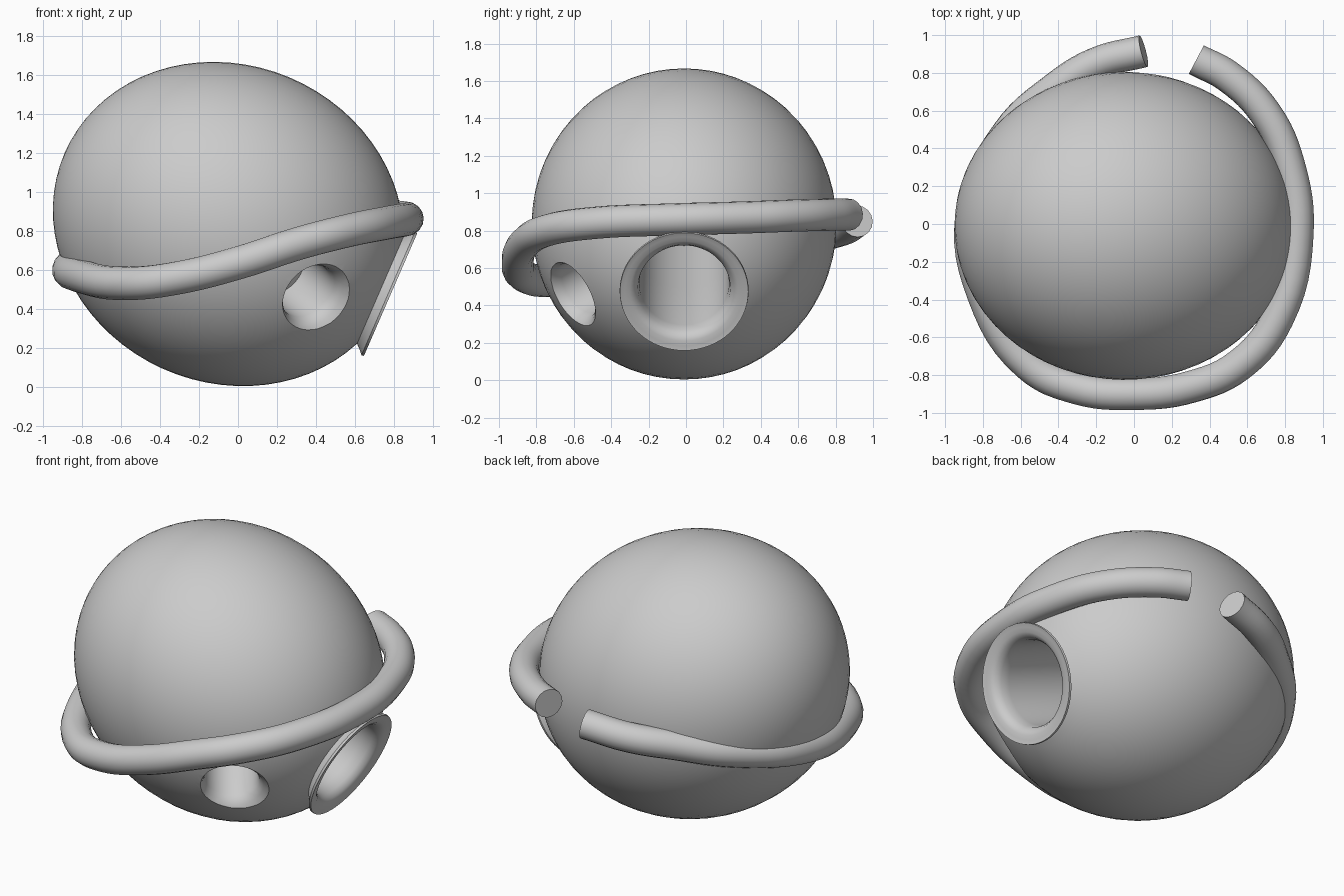
import bpy, bmesh, math
from mathutils import Vector, Matrix

if "Cube" in bpy.data.objects:
    bpy.data.objects.remove(bpy.data.objects["Cube"])

CENTRE = Vector((-0.05, -0.01, 0.835))


def lathe(name, profile, axis, segments=64):
    """Spin (radius, height) points about an axis running through CENTRE."""
    bm = bmesh.new()
    verts = [bm.verts.new((r, 0, t)) for r, t in profile]
    edges = [bm.edges.new(p) for p in zip(verts, verts[1:])]
    bmesh.ops.spin(bm, geom=verts + edges, axis=(0, 0, 1), cent=(0, 0, 0),
                   angle=2 * math.pi, steps=segments, use_duplicate=False)
    bmesh.ops.remove_doubles(bm, verts=bm.verts, dist=1e-5)
    bmesh.ops.recalc_face_normals(bm, faces=bm.faces)
    rot = Vector(axis).to_track_quat('Z', 'Y').to_matrix().to_4x4()
    bm.transform(Matrix.Translation(CENTRE) @ rot)
    mesh = bpy.data.meshes.new(name)
    bm.to_mesh(mesh)
    bm.free()
    obj = bpy.data.objects.new(name, mesh)
    bpy.context.collection.objects.link(obj)
    return obj


def smooth(obj, angle=40):
    bpy.ops.object.select_all(action='DESELECT')
    obj.select_set(True)
    bpy.context.view_layer.objects.active = obj
    bpy.ops.object.shade_smooth_by_angle(angle=math.radians(angle))


# Egg-shaped body, flaring into a mouth rim with a deep bore, all on one tilted axis
start = math.asin(0.30 / 0.815)
profile = []
for i in range(33):
    a = math.pi + (start - math.pi) * i / 32
    profile.append((0.0 if i == 0 else 0.815 * math.sin(a), 0.915 * math.cos(a)))
profile += [(0.315, 0.868), (0.345, 0.895), (0.343, 0.908), (0.318, 0.902),
            (0.29, 0.90), (0.265, 0.885), (0.247, 0.855), (0.24, 0.80),
            (0.24, 0.3), (0.24, -0.26), (0, -0.27)]
tilt = math.radians(23.5)
body = lathe("body", profile, (math.cos(tilt), 0, -math.sin(tilt)))

# Round side hole with a softened edge
cutter = lathe("side_hole_cutter",
               [(0, 0.5), (0.152, 0.5), (0.152, 0.76), (0.16, 0.795),
                (0.18, 0.825), (0.22, 0.86), (0.22, 1.0), (0, 1.0)],
               (0.44, -0.61, -0.375), 48)
cutter.hide_render = True
cutter.hide_viewport = True
cut = body.modifiers.new("side_hole", 'BOOLEAN')
cut.operation = 'DIFFERENCE'
cut.solver = 'EXACT'
cut.object = cutter
bpy.context.view_layer.objects.active = body
bpy.ops.object.modifier_apply(modifier=cut.name)
bpy.data.objects.remove(cutter)
smooth(body)

# Open hoop wrapped around the body, rising towards the right and back
path = [(0.05, 0.915, 0.85), (-0.2, 0.85, 0.81), (-0.42, 0.715, 0.77),
        (-0.67, 0.48, 0.70), (-0.86, 0.05, 0.615), (-0.80, -0.37, 0.565),
        (-0.56, -0.745, 0.53), (-0.3, -0.87, 0.56), (0, -0.9, 0.635),
        (0.31, -0.86, 0.735), (0.56, -0.745, 0.80), (0.76, -0.5, 0.84),
        (0.865, -0.05, 0.86), (0.82, 0.31, 0.87), (0.70, 0.58, 0.88),
        (0.5, 0.78, 0.885), (0.33, 0.87, 0.885)]
curve = bpy.data.curves.new("hoop", 'CURVE')
curve.dimensions = '3D'
curve.bevel_depth = 0.086
curve.bevel_resolution = 6
curve.resolution_u = 6
curve.use_fill_caps = True
spline = curve.splines.new('BEZIER')
spline.bezier_points.add(len(path) - 1)
for point, co in zip(spline.bezier_points, path):
    point.co = co
    point.handle_left_type = point.handle_right_type = 'AUTO'
hoop = bpy.data.objects.new("hoop", curve)
bpy.context.collection.objects.link(hoop)
bpy.ops.object.select_all(action='DESELECT')
hoop.select_set(True)
bpy.context.view_layer.objects.active = hoop
bpy.ops.object.convert(target='MESH')
smooth(bpy.context.view_layer.objects.active)
